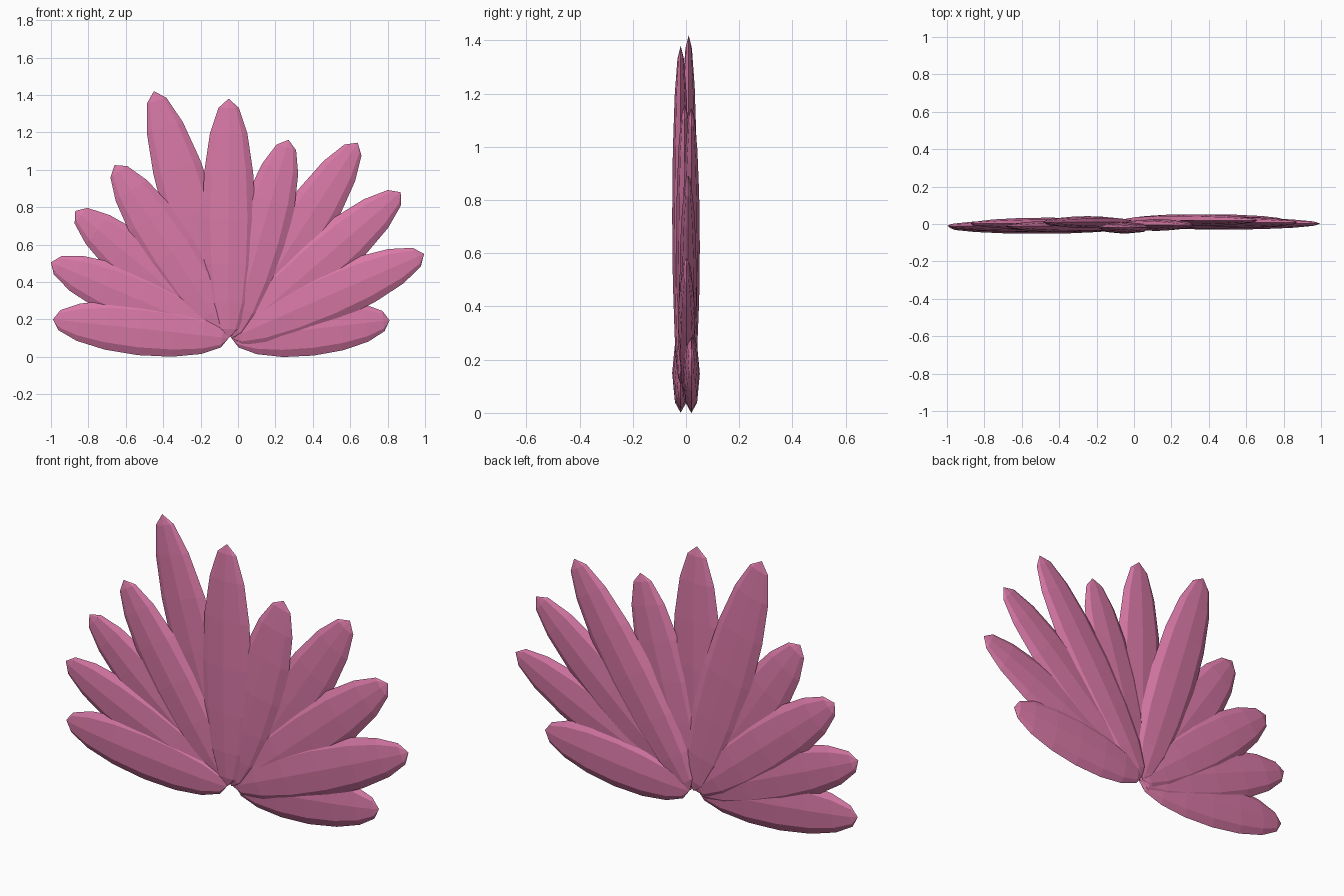
import bpy
import math
from mathutils import Matrix, Vector

cube = bpy.data.objects.get("Cube")
if cube:
    bpy.data.objects.remove(cube, do_unlink=True)

# One pink for the whole flower
pink = bpy.data.materials.new("petal_pink")
pink.use_nodes = True
color = (0.69, 0.19, 0.385, 1)
pink.diffuse_color = color
pink.node_tree.nodes["Principled BSDF"].inputs["Base Color"].default_value = color

HALF_WIDTH = 0.142
HALF_THICKNESS = 0.032
HEART_Z = 0.1


def add_petal(name, tip_x, tip_z, depth):
    """Flattened faceted ellipsoid running from the flower's heart to its tip."""
    heart = Vector((-0.05 if tip_x < 0 else -0.035, depth, HEART_Z))
    tip = Vector((tip_x, depth, tip_z))
    axis = tip - heart
    bpy.ops.mesh.primitive_uv_sphere_add(segments=8, ring_count=8, radius=1)
    petal = bpy.context.object
    petal.name = name
    size = Matrix.Diagonal((HALF_WIDTH, HALF_THICKNESS, axis.length / 2, 1))
    lean = Matrix.Rotation(math.atan2(axis.x, axis.z), 4, 'Y')
    petal.data.transform(lean @ size)
    petal.location = (heart + tip) / 2
    petal.data.materials.append(pink)
    bpy.ops.object.shade_flat()


# Fan of petals: name, tip x, tip z, depth
for petal in (
    ("right_bottom_petal", -0.99, 0.20, -0.02),
    ("right_low_petal", -1.00, 0.505, -0.01),
    ("right_middle_petal", -0.87, 0.78, 0.002),
    ("right_high_petal", -0.66, 1.025, -0.012),
    ("right_top_petal", -0.45, 1.42, 0.01),
    ("centre_petal", -0.05, 1.38, -0.02),
    ("left_top_petal", 0.27, 1.16, -0.005),
    ("left_high_petal", 0.64, 1.145, 0.02),
    ("left_middle_petal", 0.87, 0.88, 0.008),
    ("left_low_petal", 0.995, 0.55, 0.002),
    ("left_bottom_petal", 0.81, 0.195, 0.02),
):
    add_petal(*petal)
